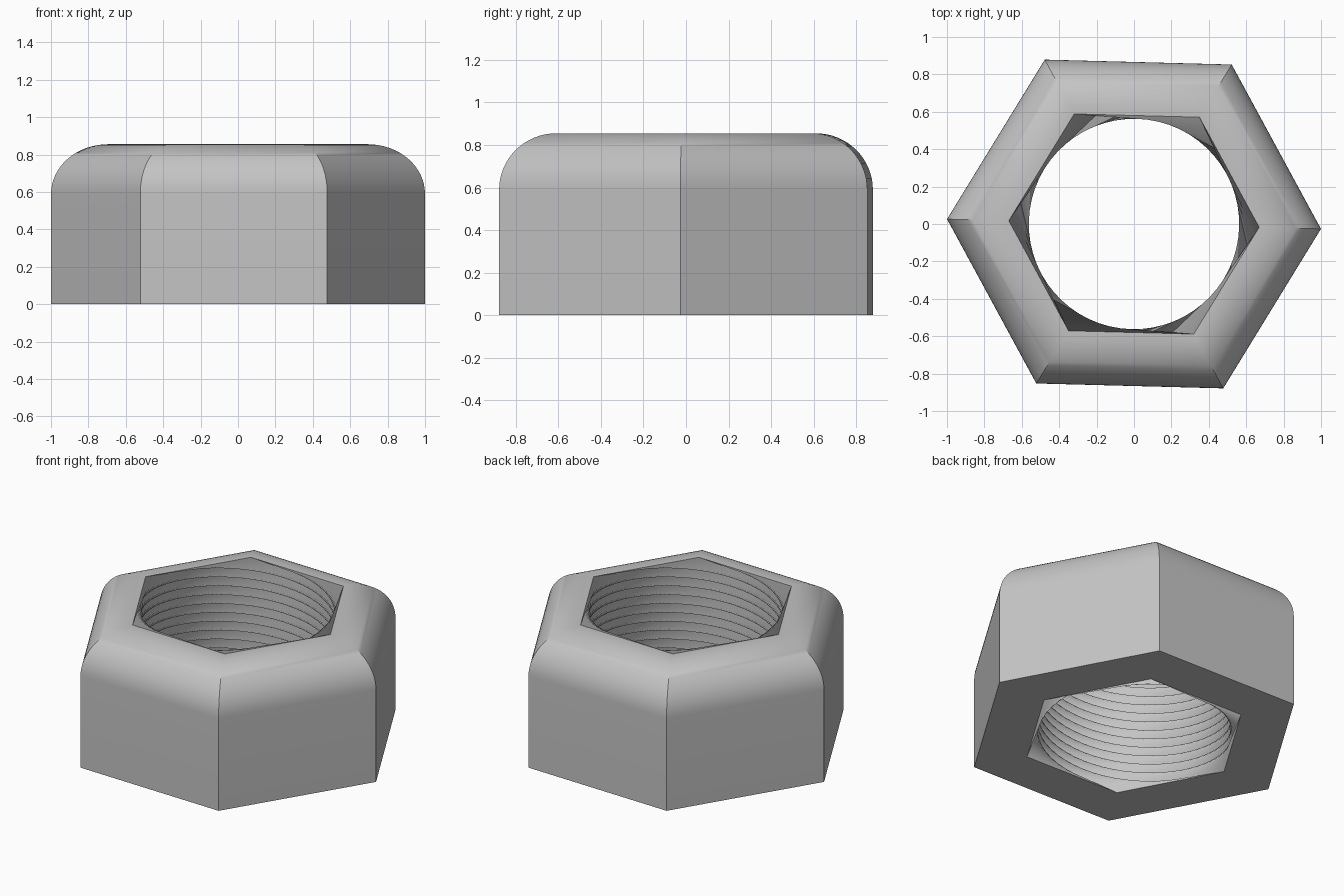
import bpy, bmesh, math

if "Cube" in bpy.data.objects:
    bpy.data.objects.remove(bpy.data.objects["Cube"])

HEIGHT, FILLET, APOTHEM = 0.855, 0.265, math.sqrt(3) / 2
TURN = math.radians(-1.5)          # slight turn of the whole hexagon
HOLE = 0.58                        # clear radius of the threaded hole
THREADS, STEPS = 15, 10            # ridges over the height, slices per ridge

bm = bmesh.new()


def hexagon(apothem, z, turn=0.0):
    r = apothem / APOTHEM
    angles = [TURN + turn + i * math.pi / 3 for i in range(6)]
    return [bm.verts.new((r * math.cos(a), r * math.sin(a), z)) for a in angles]


def bridge(a, b):
    for i in range(6):
        j = (i + 1) % 6
        bm.faces.new((a[i], a[j], b[j], b[i]))


# Outer wall and rounded top edge
rings = [hexagon(APOTHEM, 0)]
for k in range(17):
    t = math.pi / 2 * k / 16
    rings.append(hexagon(APOTHEM - FILLET * (1 - math.cos(t)),
                         HEIGHT - FILLET + FILLET * math.sin(t)))

# Thread: a hexagonal hole twisted from the top down to the bottom
total = THREADS * STEPS
for k in range(total + 1):
    rings.append(hexagon(HOLE, HEIGHT * (1 - k / total),
                         -math.pi / 3 * k / STEPS))

for a, b in zip(rings, rings[1:]):
    bridge(a, b)

# Flat underside joins the last thread slice to the outer wall
shift = THREADS % 6
bridge([rings[-1][(i + shift) % 6] for i in range(6)], rings[0])

bmesh.ops.recalc_face_normals(bm, faces=bm.faces)
mesh = bpy.data.meshes.new("hex_nut")
bm.to_mesh(mesh)
bm.free()

nut = bpy.data.objects.new("hex_nut", mesh)
bpy.context.collection.objects.link(nut)
steel = bpy.data.materials.new("steel grey")
steel.diffuse_color = (0.55, 0.55, 0.55, 1)
steel.use_nodes = True
steel.node_tree.nodes["Principled BSDF"].inputs["Base Color"].default_value = steel.diffuse_color
mesh.materials.append(steel)

bpy.context.view_layer.objects.active = nut
nut.select_set(True)
bpy.ops.object.shade_smooth_by_angle(angle=math.radians(30))
